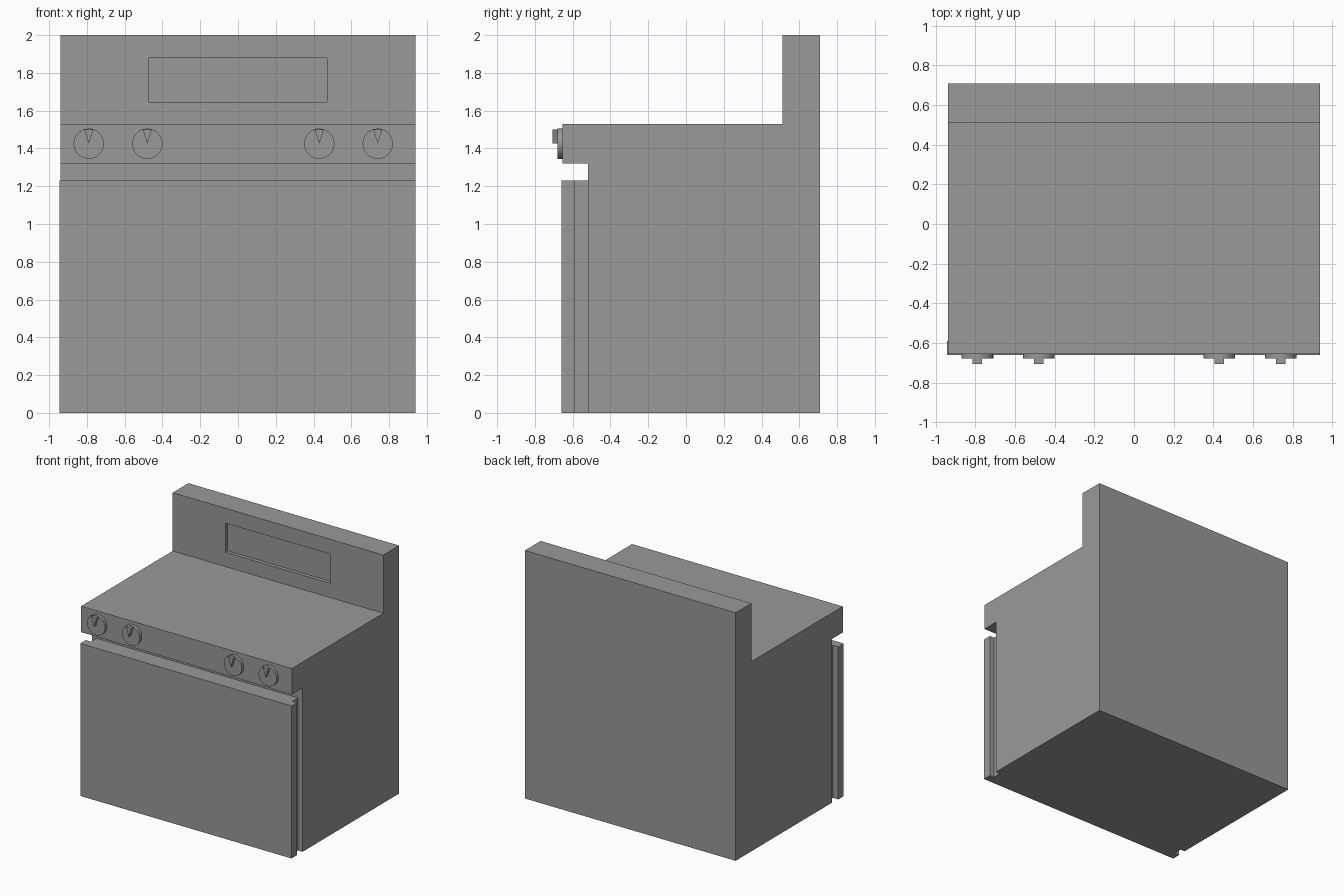
import bpy, bmesh
from mathutils import Vector

cube = bpy.data.objects.get("Cube")
if cube:
    bpy.data.objects.remove(cube)

grey = bpy.data.materials.new("Plain Grey")
grey.use_nodes = True
colour = (0.32, 0.32, 0.32, 1)
grey.diffuse_color = colour
grey.node_tree.nodes["Principled BSDF"].inputs["Base Color"].default_value = colour


def finish(name, bm):
    bmesh.ops.recalc_face_normals(bm, faces=bm.faces)
    mesh = bpy.data.meshes.new(name)
    bm.to_mesh(mesh)
    bm.free()
    mesh.materials.append(grey)
    obj = bpy.data.objects.new(name, mesh)
    bpy.context.collection.objects.link(obj)
    return obj


def prism(points, offset):
    """Extrude a closed outline along an offset vector."""
    bm = bmesh.new()
    face = bm.faces.new([bm.verts.new(p) for p in points])
    moved = bmesh.ops.extrude_face_region(bm, geom=[face])["geom"]
    verts = [g for g in moved if isinstance(g, bmesh.types.BMVert)]
    bmesh.ops.translate(bm, verts=verts, vec=offset)
    bmesh.ops.recalc_face_normals(bm, faces=bm.faces)
    return bm


def box(name, x, y, z):
    outline = [(x[0], y[0], z[0]), (x[0], y[1], z[0]), (x[0], y[1], z[1]), (x[0], y[0], z[1])]
    return finish(name, prism(outline, (x[1] - x[0], 0, 0)))


# Body with overhanging control panel and backsplash, from a side profile
W = 0.94
profile = [(-0.52, 0), (0.71, 0), (0.71, 2), (0.51, 2), (0.51, 1.53),
           (-0.655, 1.53), (-0.655, 1.32), (-0.52, 1.32)]
bm = prism([(-W, y, z) for y, z in profile], (2 * W, 0, 0))

# Recessed display in the backsplash front
panel = next(f for f in bm.faces
             if f.normal.y < -0.9 and f.calc_center_median().z > 1.6)
bmesh.ops.inset_individual(bm, faces=[panel], thickness=0.1)
for v in panel.verts:
    v.co.x = 0.47 if v.co.x > 0 else -0.47
    v.co.z = 1.88 if v.co.z > 1.765 else 1.645
recess = bmesh.ops.extrude_discrete_faces(bm, faces=[panel])["faces"][0]
bmesh.ops.translate(bm, verts=recess.verts, vec=(0, 0.03, 0))
finish("stove_body", bm)

# Oven door on a narrower spacer
box("oven_door", (-0.945, W), (-0.66, -0.59), (0, 1.23))
box("door_spacer", (-0.9, 0.9), (-0.595, -0.515), (0, 1.23))

# Knobs: round disc with a wedge pointer
for i, x in enumerate((-0.79, -0.48, 0.43, 0.74), 1):
    bpy.ops.mesh.primitive_cylinder_add(vertices=48, radius=0.08, depth=0.035,
                                        location=(x, -0.6625, 1.425),
                                        rotation=(1.5708, 0, 0))
    disc = bpy.context.object
    disc.name = f"knob_disc_{i}"
    disc.data.materials.append(grey)
    bpy.ops.object.shade_smooth_by_angle()
    wedge = [Vector((x + dx, -0.67, 1.425 + dz))
             for dx, dz in ((0, 0), (0.024, 0.075), (-0.024, 0.075))]
    finish(f"knob_pointer_{i}", prism(wedge, (0, -0.037, 0)))
